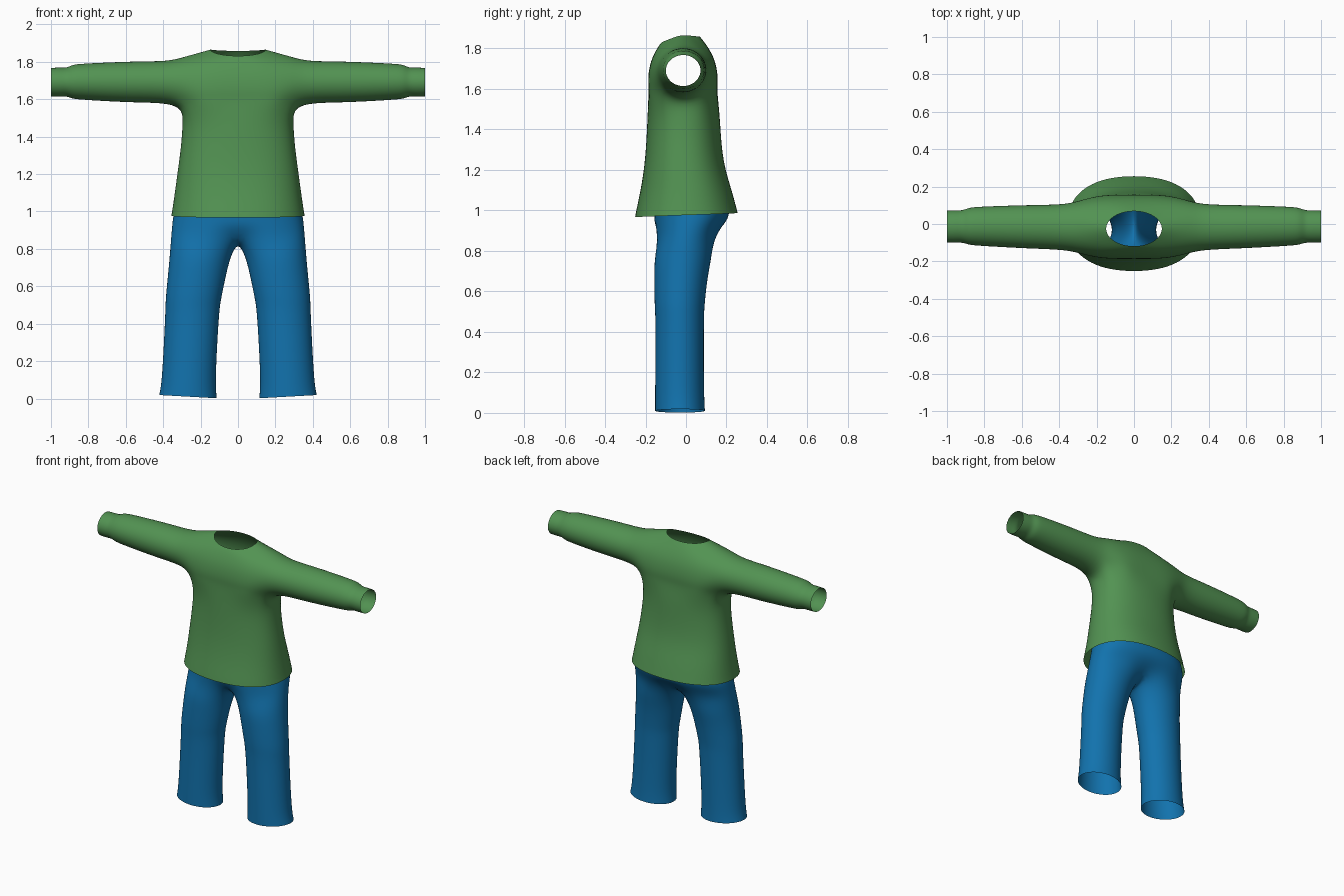
import bpy, bmesh
from math import sin, cos, radians, pi, copysign

if "Cube" in bpy.data.objects:
    bpy.data.objects.remove(bpy.data.objects["Cube"])


def material(name, rgb):
    m = bpy.data.materials.new(name)
    m.diffuse_color = (*rgb, 1)
    m.use_nodes = True
    m.node_tree.nodes["Principled BSDF"].inputs["Base Color"].default_value = m.diffuse_color
    return m


def half_loop(z, hw, yf, yb, zb=None, e=2.3):
    """Right half of a body cross-section, 11 points from front centre to back centre."""
    zb = z if zb is None else zb
    cy, d, pts = (yf + yb) / 2, (yb - yf) / 2 * 1.012, []
    for i in range(11):
        c, s = abs(cos(radians(-90 + 18 * i))), sin(radians(-90 + 18 * i))
        x = 0 if i in (0, 10) else hw * 1.012 * c ** (2 / e)
        pts.append((x, cy + d * copysign(abs(s) ** (2 / e), s), z + (zb - z) * (s + 1) / 2))
    return pts


def bridge(quads, a, b, closed=False):
    n = len(a)
    for i in range(n if closed else n - 1):
        j = (i + 1) % n
        quads.append((a[i], a[j], b[j], b[i]))


def garment(name, quads, mat):
    """Weld the half cage, mirror it and smooth it."""
    bm = bmesh.new()
    for q in quads:
        bm.faces.new([bm.verts.new(p) for p in q])
    bmesh.ops.remove_doubles(bm, verts=bm.verts, dist=0.0005)
    bmesh.ops.recalc_face_normals(bm, faces=bm.faces)
    # make sure the outermost surface points outward
    f = max(bm.faces, key=lambda f: f.calc_center_median().y)
    if f.normal.y < 0:
        bmesh.ops.reverse_faces(bm, faces=bm.faces)
    for f in bm.faces:
        f.smooth = True
    me = bpy.data.meshes.new(name)
    bm.to_mesh(me)
    bm.free()
    ob = bpy.data.objects.new(name, me)
    bpy.context.collection.objects.link(ob)
    me.materials.append(mat)
    ob.modifiers.new("Mirror", 'MIRROR')
    sub = ob.modifiers.new("Smooth", 'SUBSURF')
    sub.levels = sub.render_levels = 2
    return ob


# Shirt: rings along x (x, centre y, half depth, bottom z, top z), chest to cuff
stations = [
    (0, -.015, .170, 1.45, 1.870), (.11, -.015, .170, 1.45, 1.866),
    (.20, -.015, .164, 1.46, 1.850), (.295, -.016, .140, 1.545, 1.825),
    (.37, -.017, .121, 1.580, 1.803), (.55, -.015, .117, 1.582, 1.803),
    (.72, -.013, .110, 1.590, 1.796), (.84, -.012, .104, 1.598, 1.790),
    (.885, -.012, .099, 1.602, 1.785), (.915, -.013, .086, 1.616, 1.768),
    (.95, -.014, .087, 1.612, 1.770), (1.0, -.014, .086, 1.614, 1.768)]
P = []
for si, (x, cy, ry, zb, zt) in enumerate(stations):
    cz, rz, ring = (zb + zt) / 2, (zt - zb) / 2 * 1.02, []
    for k in range(16):
        a = 2 * pi * k / 16
        y, z = sin(a) * ry * 1.02, cz - rz * cos(a)
        if si < 3 and cos(a) > 0.01:      # chest sides run straight down
            y, z = copysign(ry, sin(a)), cz - .12 * cos(a)
        ring.append((x, cy + y, z))
    P.append(ring)

# Neck opening
for i, (s, k) in enumerate([(0, 9), (1, 9), (2, 9), (2, 8), (2, 7), (1, 7), (0, 7)]):
    t = radians(-90 + 30 * i)
    x = 0 if i in (0, 6) else .156 * cos(t)
    P[s][k] = (x, -.025 + .098 * sin(t), 1.868 - .038 * max(0, -sin(t)) - .01 * max(0, sin(t)))

shirt = []
for s in range(len(P) - 1):
    for k in range(16):
        if (s < 3 and k in (14, 15, 0, 1)) or (s < 2 and k in (7, 8)):
            continue
        j = (k + 1) % 16
        shirt.append((P[s][k], P[s][j], P[s + 1][j], P[s + 1][k]))

# Shirt body hanging from the chest edge down to the hem
loop = [P[s][14] for s in range(4)] + [P[3][k] for k in (15, 0, 1)] + [P[s][2] for s in (3, 2, 1, 0)]
for lv in [(1.47, .296, -.190, .167), (1.35, .304, -.195, .173), (1.22, .322, -.205, .188),
           (1.10, .338, -.224, .226), (1.0, .352, -.246, .250, 1.01), (.967, .357, -.252, .256, .987)]:
    nxt = half_loop(*lv)
    bridge(shirt, loop, nxt)
    loop = nxt
garment("shirt", shirt, material("green_cloth", (.085, .29, .085)))

# Trousers: leg rings (z, inner x, outer x, front y, back y)
trousers, rings = [], []
for z, xi, xo, yf, yb in [(.01, .113, .422, -.153, .094), (.08, .120, .409, -.153, .090),
                          (.27, .112, .398, -.152, .088), (.48, .099, .388, -.151, .089),
                          (.53, .090, .388, -.156, .092), (.67, .062, .374, -.157, .106),
                          (.77, .036, .365, -.157, .128)]:
    ring = []
    for i in range(12):
        a = radians(-150 + 30 * i)
        ring.append(((xi + xo) / 2 + (xo - xi) / 2 * 1.04 * cos(a),
                     (yf + yb) / 2 + (yb - yf) / 2 * 1.04 * sin(a),
                     z + (.009 * cos(a) if z < .05 else 0)))
    rings.append(ring)

# Crotch: leg ring meets the centre seam
hip = half_loop(.87, .357, -.157, .160)
hip[0], hip[10] = (0, -.115, .88), (0, .115, .88)
rings.append(hip + [(0, -.005, .812)])
for a, b in zip(rings, rings[1:]):
    bridge(trousers, a, b, True)

# Hips up to the waist under the shirt
for lv in [(.93, .352, -.157, .192), (.99, .345, -.157, .222), (1.08, .322, -.160, .200)]:
    nxt = half_loop(*lv)
    bridge(trousers, hip, nxt)
    hip = nxt
garment("trousers", trousers, material("blue_cloth", (.006, .17, .42)))
